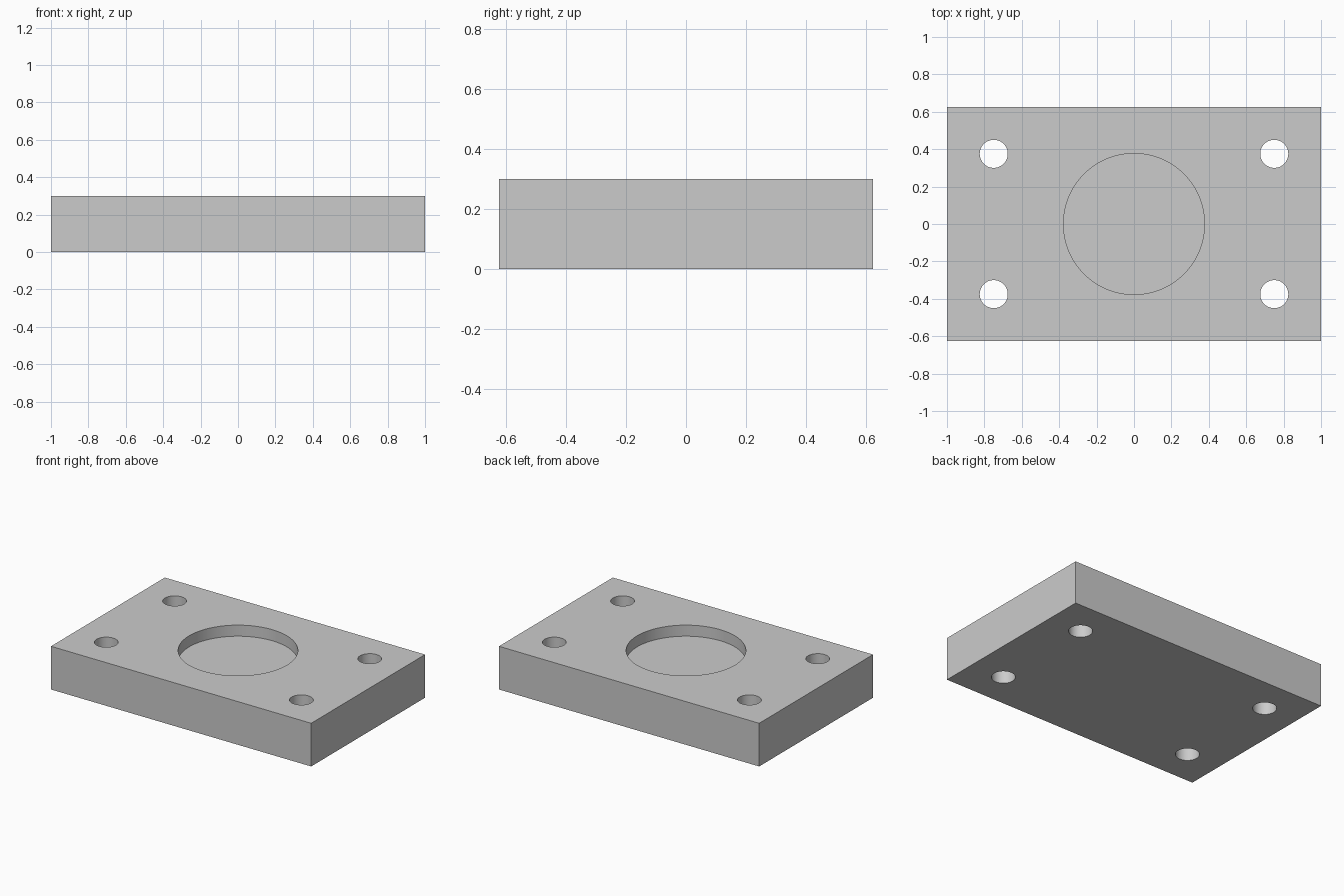
import bpy
import math

LENGTH, WIDTH, HEIGHT = 2.0, 1.25, 0.3
HOLE_RADIUS, HOLE_X, HOLE_Y = 0.075, 0.75, 0.375
POCKET_RADIUS, POCKET_DEPTH = 0.377, 0.077

default = bpy.data.objects.get("Cube")
if default:
    bpy.data.objects.remove(default, do_unlink=True)

# Plain grey metal
grey = bpy.data.materials.new("light_grey")
grey.use_nodes = True
colour = (0.6, 0.6, 0.6, 1)
grey.diffuse_color = colour
grey.node_tree.nodes["Principled BSDF"].inputs["Base Color"].default_value = colour

# Rectangular plate
bpy.ops.mesh.primitive_cube_add(size=1, location=(0, 0, HEIGHT / 2))
plate = bpy.context.object
plate.name = "mounting_plate"
plate.scale = (LENGTH, WIDTH, HEIGHT)
bpy.ops.object.transform_apply(location=True, rotation=False, scale=True)
plate.data.materials.append(grey)


def drill(name, x, y, radius, bottom, sides):
    """Cut a round hole in the plate from its top down to the given height."""
    top = HEIGHT + 0.1
    bpy.ops.mesh.primitive_cylinder_add(
        vertices=sides, radius=radius, depth=top - bottom,
        location=(x, y, (top + bottom) / 2))
    cutter = bpy.context.object
    cutter.name = name
    cutter.hide_render = True
    cutter.data.materials.append(grey)
    cut = plate.modifiers.new(name, "BOOLEAN")
    cut.operation = "DIFFERENCE"
    cut.solver = "EXACT"
    cut.object = cutter
    bpy.context.view_layer.objects.active = plate
    bpy.ops.object.modifier_apply(modifier=cut.name)
    bpy.data.objects.remove(cutter, do_unlink=True)


# Shallow round pocket, then a through hole near each corner
drill("pocket_cutter", 0, 0, POCKET_RADIUS, HEIGHT - POCKET_DEPTH, 96)
for x in (-HOLE_X, HOLE_X):
    for y in (-HOLE_Y, HOLE_Y):
        drill("hole_cutter", x, y, HOLE_RADIUS, -0.1, 48)

# Smooth round walls with sharp rims
bpy.ops.object.select_all(action="DESELECT")
plate.select_set(True)
bpy.context.view_layer.objects.active = plate
bpy.ops.object.shade_smooth_by_angle(angle=math.radians(30))
